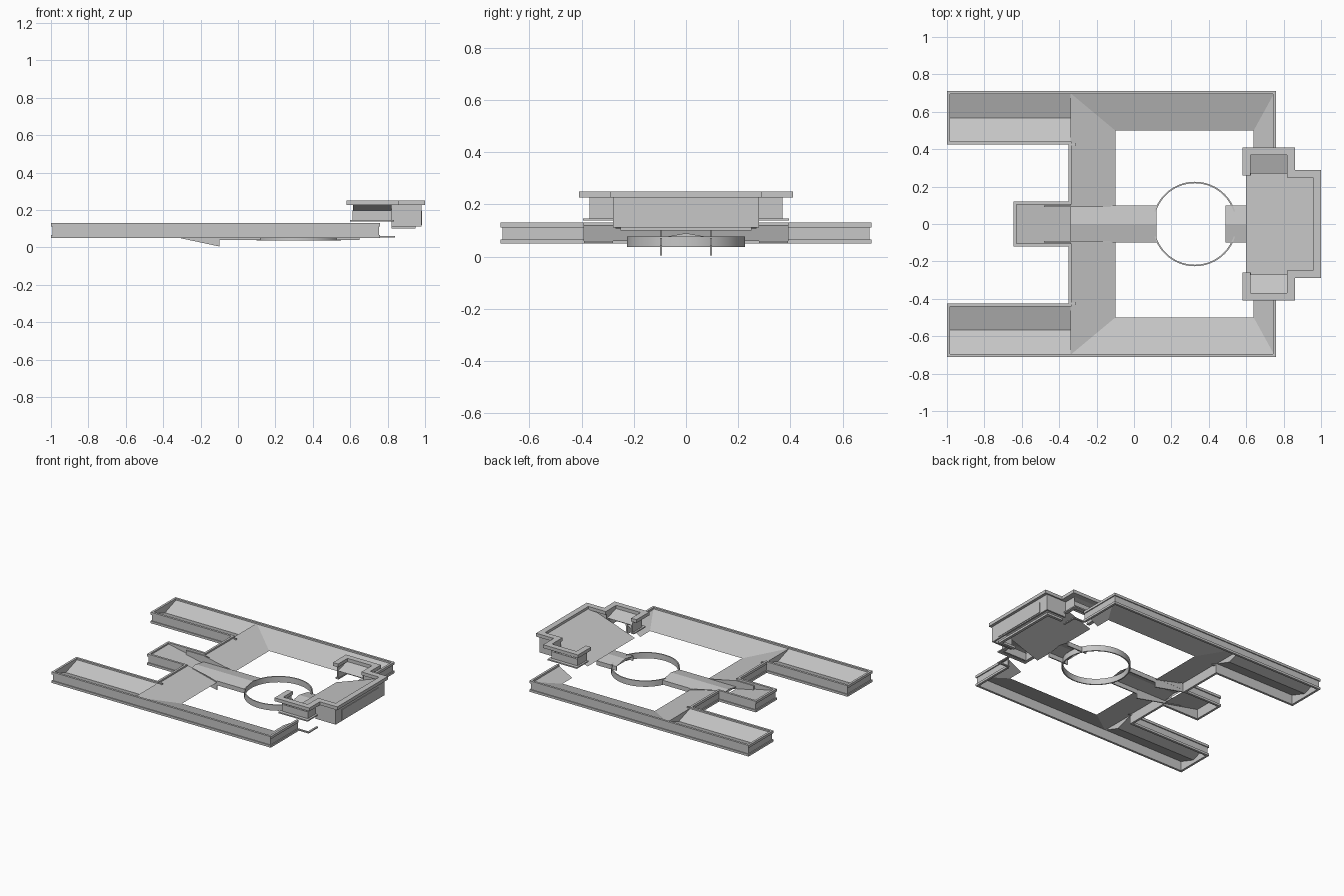
import bpy, bmesh, math
from mathutils import Vector

if "Cube" in bpy.data.objects:
    bpy.data.objects.remove(bpy.data.objects["Cube"])

stone = bpy.data.materials.new("grey_stone")
stone.diffuse_color = (0.57, 0.57, 0.57, 1)
stone.use_nodes = True
stone.node_tree.nodes["Principled BSDF"].inputs["Base Color"].default_value = stone.diffuse_color


def make(name, bm):
    me = bpy.data.meshes.new(name)
    bm.to_mesh(me)
    bm.free()
    me.materials.append(stone)
    ob = bpy.data.objects.new(name, me)
    bpy.context.collection.objects.link(ob)
    return ob


def sweep(name, path, prof):
    """Mitred moulding: profile of (outward offset, z) along an open path, outward = right."""
    pts = [Vector(p) for p in path]
    nrm = []
    for a, b in zip(pts, pts[1:]):
        d = (b - a).normalized()
        nrm.append(Vector((d.y, -d.x)))
    bm = bmesh.new()
    rings = []
    for i, p in enumerate(pts):
        n0, n1 = nrm[max(i - 1, 0)], nrm[min(i, len(nrm) - 1)]
        m = (n0 + n1) / (1 + n0.dot(n1))
        rings.append([bm.verts.new((*(p + m * o), z)) for o, z in prof])
    k = len(prof)
    for r, s in zip(rings, rings[1:]):
        for j in range(k):
            bm.faces.new((r[j], r[(j + 1) % k], s[(j + 1) % k], s[j]))
    bm.faces.new(rings[0])
    bm.faces.new(rings[-1][::-1])
    bmesh.ops.recalc_face_normals(bm, faces=bm.faces)
    return make(name, bm)


def sheets(name, polys, mirror=False):
    """Thin single-surface panels turned upward, optionally mirrored in y."""
    bm = bmesh.new()
    if mirror:
        polys = polys + [[(x, -y, z) for x, y, z in p] for p in polys]
    for p in polys:
        f = bm.faces.new([bm.verts.new(v) for v in p])
        f.normal_update()
        if f.normal.z < -0.001:
            f.normal_flip()
    return make(name, bm)


def both(half):
    """Continue a half path to its mirror image in y."""
    return half + [(x, -y) for x, y in reversed(half)]


def band(z0, z1, t, out=0.0):
    return [(out, z1), (out, z0), (out - t, z0), (out - t, z1)]


def box(name, lo, hi):
    bm = bmesh.new()
    bmesh.ops.create_cube(bm, size=1)
    for v in bm.verts:
        v.co = [lo[i] + (v.co[i] + 0.5) * (hi[i] - lo[i]) for i in range(3)]
    return make(name, bm)


# outer parapet with top cornice and lower ledge, all round the wings
cornice = [(0, .13), (0, .112), (-.007, .112), (-.007, .066), (0, .066),
           (0, .05), (-.016, .05), (-.016, .13)]
sweep("parapet", both([(.76, .39), (.76, .71), (-1, .71), (-1, .425),
                       (-.35, .425), (-.35, .12), (-.645, .12)]), cornice)

# roofs sloping in to the courtyard
H, L = .12, .06
sheets("courtyard_roof", [
    [(-.34, .70, H), (.75, .70, H), (.64, .5, L), (-.1, .5, L)],
    [(-.34, .70, H), (-.1, .5, L), (-.1, .1, L), (-.34, .1, H)],
    [(.75, .70, H), (.64, .5, L), (.64, .39, L), (.75, .39, H)],
], True)

# long arms: valley roofs with end gables
sheets("arm_roof", [
    [(-.985, .697, H), (-.34, .697, H), (-.34, .568, .075), (-.985, .568, .075)],
    [(-.985, .438, H), (-.34, .438, H), (-.34, .568, .075), (-.985, .568, .075)],
    [(-.34, .697, H), (-.34, .438, H), (-.34, .568, .075)],
], True)

# small middle pavilion
sheets("middle_pavilion_roof", [[(-.63, .105, H), (-.63, -.105, H),
                                 (-.34, -.105, .06), (-.34, .105, .06)]])

# ridge-roofed corridors on the axis, with side walls
E, R = .072, .09
for nm, x0, x1 in (("west", -.34, .12), ("east", .49, .64)):
    sheets(nm + "_corridor_roof", [
        [(x0, 0, R), (x1, 0, R), (x1, .1, E), (x0, .1, E)],
        [(x0, 0, R), (x0, .1, E), (x0, 0, E)],
    ], True)
for s in (-1, 1):
    for x0, x1 in ((-.1, .12), (.49, .65)):
        box("corridor_wall", (x0, s * .095 - .004, .04), (x1, s * .095 + .004, E))
    # wedge walls where the corridor cuts the roof slope
    bm = bmesh.new()
    side = [[bm.verts.new((x, s * .095 + d, z)) for x, z in
             ((-.48, .086), (-.1, .005), (-.1, .068), (-.34, .118), (-.48, .118))]
            for d in (-.004, .004)]
    bm.faces.new(side[0])
    bm.faces.new(side[1][::-1])
    for i in range(5):
        j = (i + 1) % 5
        bm.faces.new((side[0][i], side[1][i], side[1][j], side[0][j]))
    bmesh.ops.recalc_face_normals(bm, faces=bm.faces)
    make("wedge_wall", bm)

# round drum ring in the court
bm = bmesh.new()
N = 64
ring = []
for i in range(N):
    a = 2 * math.pi * i / N
    ring.append([bm.verts.new((.325 + r * math.cos(a), r * math.sin(a), z))
                 for r, z in ((.226, .036), (.226, .078), (.218, .078), (.218, .036))])
for i in range(N):
    p, q = ring[i], ring[(i + 1) % N]
    for j in range(4):
        bm.faces.new((p[j], q[j], q[(j + 1) % 4], p[(j + 1) % 4]))
bmesh.ops.recalc_face_normals(bm, faces=bm.faces)
drum = make("drum_ring", bm)
bpy.context.view_layer.objects.active = drum
drum.select_set(True)
bpy.ops.object.shade_smooth_by_angle(angle=math.radians(40))

# tall east pavilion: cornice, walls, mouldings
sweep("east_cornice", both([(.58, -.26), (.58, -.41), (.86, -.41), (.86, -.29), (1, -.29)]),
      band(.226, .25, .042))
sweep("east_wall", both([(.82, -.28), (.98, -.28)]), band(.112, .228, .012))
sweep("east_base_moulding", both([(.82, -.25), (.95, -.25)]), band(.1, .116, .02))
sweep("east_panel_frame", both([(.984, -.21), (.984, -.209)]), band(.12, .195, .006))

# inward-sloping roof of the east pavilion
sheets("east_roof", [[(.6, .27, .108), (.6, -.27, .108), (.965, -.27, .235), (.965, .27, .235)]])

for s in (-1, 1):
    def path(pts):
        return pts if s < 0 else [(x, -y) for x, y in reversed(pts)]
    # side towers, with a base ledge and an open strip under the cornice
    sweep("tower_wall", path([(.612, -.26), (.612, -.37), (.82, -.37), (.82, -.28)]),
          band(.14, .196, .01))
    sweep("tower_ledge", path([(.6, -.26), (.6, -.395), (.835, -.395), (.835, -.28)]),
          band(.138, .147, .025))
    # low angled ledge beside the east pavilion
    sweep("low_ledge", path([(.75, -.39), (.84, -.39), (.84, -.28)]),
          band(.052, .06, .014))

sheets("tower_roof", [
    [(.615, .27, .194), (.82, .27, .194), (.82, .37, .226), (.615, .37, .226)],
    [(.612, .26, .19), (.612, .37, .19), (.612, .37, .228), (.612, .26, .228)],
    [(.82, .26, .19), (.82, .37, .19), (.82, .37, .228), (.82, .26, .228)],
], True)

# little roof stubs at the inner arm corners
for s in (-1, 1):
    box("corner_stub", (-.35, s * .425 - .006, .108), (-.31, s * .425 + .006, .122))
